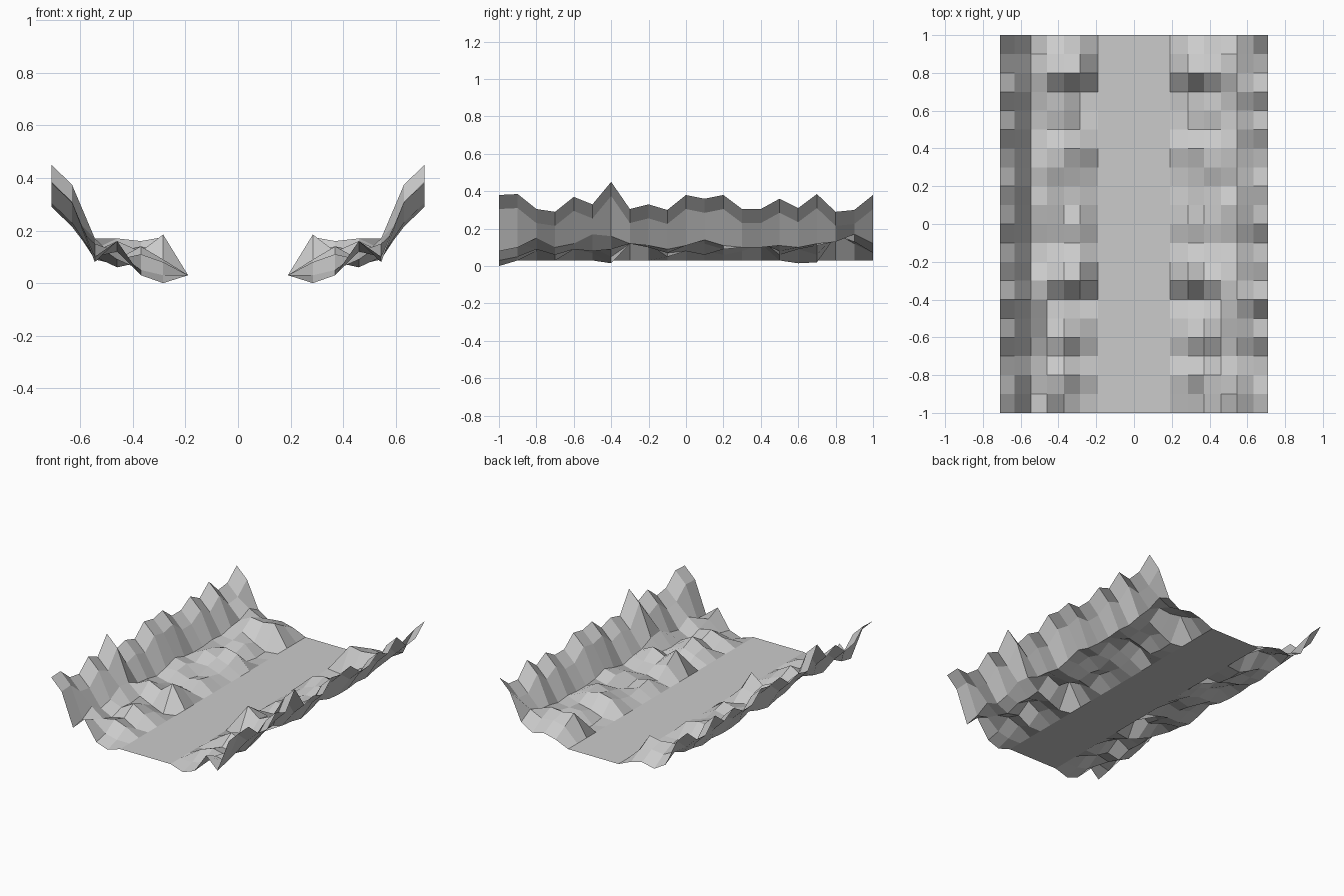
import bpy

if "Cube" in bpy.data.objects:
    bpy.data.objects.remove(bpy.data.objects["Cube"])

ROWS = 21
ROAD_HALF, ROAD_Z = 0.19, 0.03

# Ridge heights in hundredths, front (y=-1) to back (y=1), one strip per grid column
outer = [38, 38.5, 30.5, 29, 37, 33, 45, 30.5, 33, 30, 38, 36, 38, 30.5, 30.5, 36, 31, 38.5, 29, 30, 38]
strips = {
    0.285: [0, 3, 8, 3, 9, 7, 1.5, 18.5, 12, 5, 10, 8, 6, 8, 12, 3, 1.5, 2, 17.5, 12, 7],
    0.37: [3, 5, 11, 8, 14, 10, 5, 12, 10, 7, 8, 6, 9, 11, 14, 6, 9, 6, 16, 14, 9],
    0.46: [16, 12, 9, 6, 9, 8, 9, 16, 10, 7, 11, 12, 9, 14, 12, 8, 9, 11, 17, 13, 7],
    0.545: [8, 10, 15, 10, 12, 17, 16, 12, 11, 9, 11, 14, 11, 10, 10, 11, 10, 12, 13, 17, 12],
    0.632: [h - 7.5 for h in outer],
    0.71: outer,
}


def make_mesh(name, verts, faces):
    mesh = bpy.data.meshes.new(name)
    mesh.from_pydata(verts, [], faces)
    mesh.update()
    obj = bpy.data.objects.new(name, mesh)
    bpy.context.collection.objects.link(obj)
    return obj


# Flat valley floor
make_mesh("valley_floor",
          [(-ROAD_HALF, -1, ROAD_Z), (ROAD_HALF, -1, ROAD_Z),
           (ROAD_HALF, 1, ROAD_Z), (-ROAD_HALF, 1, ROAD_Z)],
          [(0, 1, 2, 3)])

# Rugged hillside grid on the right, mirrored to the left
columns = [(ROAD_HALF, [ROAD_Z * 100] * ROWS)] + list(strips.items())
verts = [(x, -1 + 0.1 * j, h / 100) for x, hs in columns for j, h in enumerate(hs)]
faces = [(i * ROWS + j, (i + 1) * ROWS + j, (i + 1) * ROWS + j + 1, i * ROWS + j + 1)
         for i in range(len(columns) - 1) for j in range(ROWS - 1)]
hills = make_mesh("hillsides", verts, faces)
mirror = hills.modifiers.new("mirror", 'MIRROR')
mirror.use_axis[0] = True
mirror.use_mirror_merge = False
